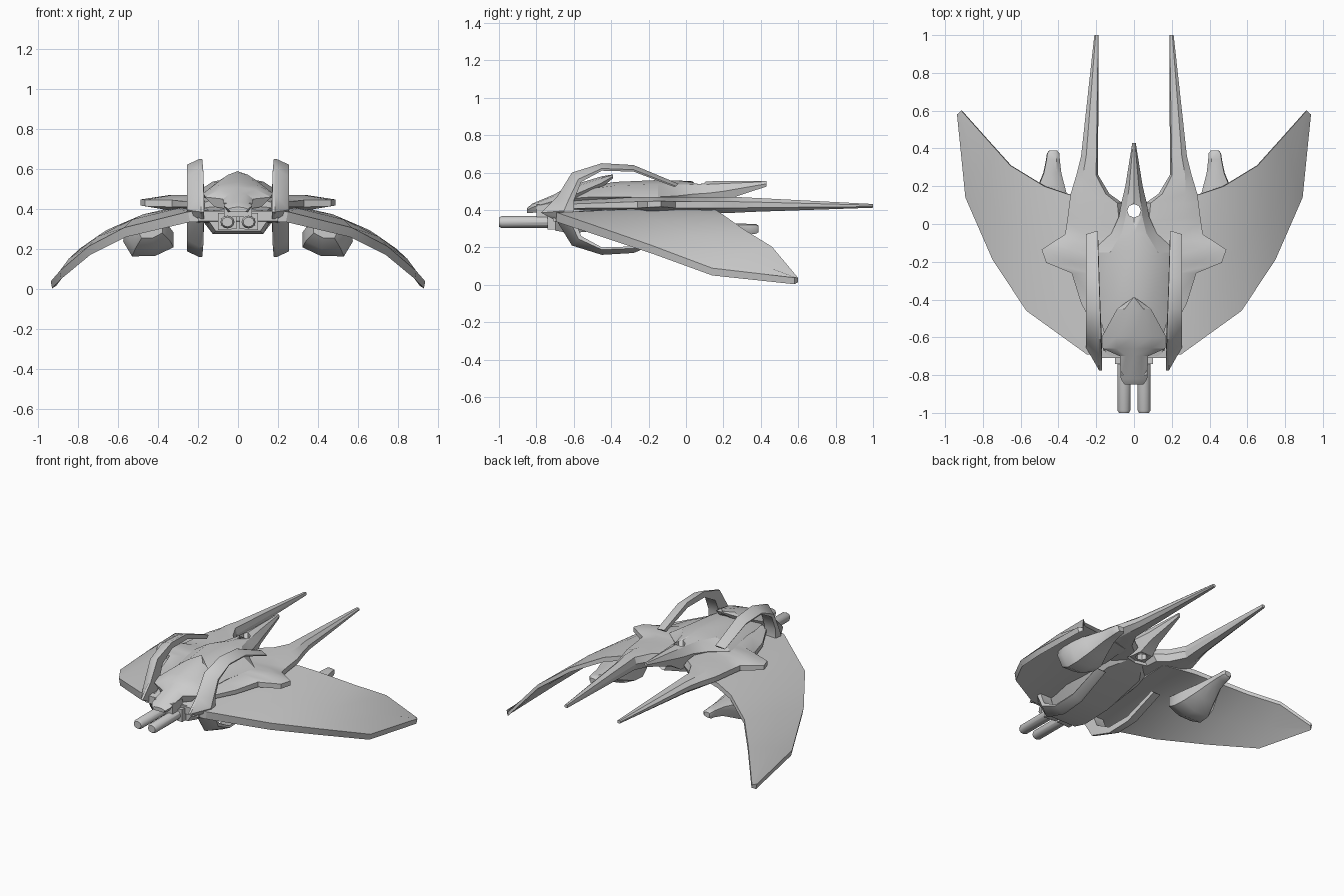
import bpy, bmesh, math
from mathutils import Vector

cube = bpy.data.objects.get("Cube")
if cube:
    bpy.data.objects.remove(cube, do_unlink=True)

grey = bpy.data.materials.new("hull grey")
grey.use_nodes = True
grey.diffuse_color = (0.6, 0.6, 0.6, 1)
bsdf = next(n for n in grey.node_tree.nodes if n.type == 'BSDF_PRINCIPLED')
bsdf.inputs["Base Color"].default_value = (0.6, 0.6, 0.6, 1)


def loft(name, sections, mirror=False, angle=30):
    """Skin a row of equal-length closed sections and cap both ends."""
    bm = bmesh.new()
    rings = [[bm.verts.new(p) for p in s] for s in sections]
    n = len(rings[0])
    for a, b in zip(rings, rings[1:]):
        for i in range(n):
            j = (i + 1) % n
            bm.faces.new((a[i], a[j], b[j], b[i]))
    bm.faces.new(rings[0])
    bm.faces.new(rings[-1])
    bmesh.ops.remove_doubles(bm, verts=bm.verts, dist=0.0005)
    bmesh.ops.recalc_face_normals(bm, faces=bm.faces)
    mesh = bpy.data.meshes.new(name)
    bm.to_mesh(mesh)
    bm.free()
    mesh.materials.append(grey)
    ob = bpy.data.objects.new(name, mesh)
    bpy.context.collection.objects.link(ob)
    if mirror:
        mod = ob.modifiers.new("mirror", 'MIRROR')
        mod.use_mirror_merge = False
    bpy.ops.object.select_all(action='DESELECT')
    ob.select_set(True)
    bpy.context.view_layer.objects.active = ob
    bpy.ops.object.shade_smooth_by_angle(angle=math.radians(angle))
    return ob


def hull_section(y, w, top, side, bottom, shoulder=0.55):
    """Symmetric section: ridge, shoulders, edges and flat bottom."""
    sh = top - 0.25 * (top - side)
    half = [(w * shoulder, sh), (w, side), (w * 0.7, bottom)]
    right = [(x, y, z) for x, z in half]
    left = [(-x, y, z) for x, z in reversed(half)]
    return [(0, y, top)] + right + left


def ellipse(y, cx, cz, rx, rz, n=10):
    return [(cx + rx * math.cos(t), y, cz + rz * math.sin(t))
            for t in (math.tau * i / n for i in range(n))]


# Drooping wings: lower leading point and trailing point of each rib
ribs = [((.15, -.70, .335), (.15, .10, .385)),
        ((.24, -.69, .335), (.35, .16, .37)),
        ((.56, -.46, .26), (.47, .20, .345)),
        ((.74, -.19, .17), (.65, .31, .27)),
        ((.885, .14, .05), (.785, .46, .18)),
        ((.93, .58, .003), (.91, .60, .015))]
wing = []
for k, (lead, trail) in enumerate(ribs):
    a, b = Vector(lead), Vector(trail)
    thick = 0.055 - 0.004 * k
    mid = a.lerp(b, 0.45) + Vector((0, 0, 0.01 if 0 < k < 5 else 0))
    up = Vector((0.2 * thick, 0, thick))
    wing.append([a, a + up, mid + up * 0.85, b + up * 0.6, b, mid])
loft("wings", wing, mirror=True, angle=25)

# Flat deck with two long rear prongs: y, inner x, outer x, top, bottom
deck = [(-.62, 0, .17, .45, .39), (-.42, 0, .28, .46, .39),
        (-.26, 0, .33, .47, .385), (-.205, 0, .465, .47, .39),
        (-.135, 0, .489, .47, .395), (-.09, 0, .42, .47, .39),
        (-.055, 0, .365, .47, .385), (.01, 0, .355, .47, .385),
        (.03, .05, .352, .47, .385), (.11, .06, .342, .47, .385),
        (.16, .13, .335, .47, .385), (.26, .19, .305, .47, .385),
        (.36, .19, .28, .465, .39), (1.0, .187, .21, .432, .412)]
sections = []
for y, xi, xo, top, bot in deck:
    mid, w = (top + bot) / 2, xo - xi
    e = (top - bot) * 0.2
    x1, x2 = xi + w * (0.1 if xi else 0), xi + w * 0.7
    sections.append([(xi, y, mid), (x1, y, top), (x2, y, top), (xo, y, mid + e),
                     (xo, y, mid - e), (x2, y, bot), (x1, y, bot)])
loft("deck_and_prongs", sections, mirror=True, angle=25)

# Raised spine that narrows to a tail spike
spine = [(-.64, .14, .50, .46, .42), (-.50, .18, .53, .47, .42),
         (-.38, .185, .55, .47, .42), (-.15, .23, .56, .47, .42),
         (-.05, .12, .558, .475, .41), (.04, .08, .553, .485, .40),
         (.12, .065, .553, .49, .40), (.20, .046, .555, .50, .45),
         (.43, .009, .555, .54, .525)]
back = loft("spine", [hull_section(*s) for s in spine], angle=30)

# Round vent through the spine
cutter = loft("vent_cutter", [[(.036 * math.cos(t), .07 + .036 * math.sin(t), z)
              for t in (math.tau * i / 8 for i in range(8))] for z in (.3, .7)])
cutter.hide_render = True
cutter.hide_set(True)
cutter.display_type = 'WIRE'
cut = back.modifiers.new("vent", 'BOOLEAN')
cut.operation, cut.object, cut.solver = 'DIFFERENCE', cutter, 'EXACT'

# Cockpit shield sloping up to a rear point
shield = [(-.85, .05, .41, .40, .385), (-.82, .07, .435, .415, .385),
          (-.70, .075, .485, .45, .40), (-.66, .165, .51, .46, .41),
          (-.60, .172, .535, .48, .43), (-.45, .09, .58, .545, .52),
          (-.39, .006, .59, .58, .57)]
loft("cockpit_shield", [hull_section(*s) for s in shield], angle=25)

# Shallow belly under the deck
belly = [(-.70, .16, .40, .36, .29), (-.62, .18, .42, .37, .275),
         (-.42, .20, .42, .37, .295), (-.10, .18, .42, .39, .355),
         (.01, .08, .42, .40, .385)]
loft("belly", [hull_section(*s, shoulder=.9) for s in belly], angle=25)

# Twin nose guns with rounded muzzles
gun = [(-1.0, .027, .024), (-.985, .035, .032), (-.60, .036, .033)]
loft("nose_guns", [ellipse(y, .053, .335, rx, rz, 12) for y, rx, rz in gun], mirror=True)
loft("gun_mounts", [[(x, y, z) for x, z in
     ((.008, .30), (.10, .295), (.10, .38), (.008, .37))] for y in (-.74, -.64)],
     mirror=True)
loft("neck", [[(x, y, z) for x, z in
     ((-.07, .36), (.07, .36), (.07, .43), (-.07, .43))] for y in (-.80, -.60)])

# Crossbar joining the claws to the nose
loft("crossbar", [[(x, -.71, .34), (x, -.67, .33), (x, -.67, .395), (x, -.71, .39)]
                  for x in (-.2, .2)])

# Engine pods with a boxy, tilted belly, tapering to a round nozzle
profile = [(.12, .07), (.13, -.005), (.085, -.08), (-.03, -.078),
           (-.122, -.035), (-.122, .04), (-.06, .085), (.06, .085)]
pods = [(-.12, .44, .30, .5), (-.07, .443, .27, .85), (.0, .445, .243, 1.0),
        (.08, .445, .243, .95), (.17, .438, .265, .65), (.27, .431, .29, .38),
        (.34, .428, .297, .29), (.375, .427, .298, .26), (.388, .427, .298, .17)]
loft("engine_pods", [[(cx + px * s, y, cz + pz * s * (1.25 - .25 * s)) for px, pz in profile]
                     for y, cx, cz, s in pods], mirror=True, angle=40)

# Curved claws: outer and inner (y, z) edges, upper half reflected to the lower half
outer = [(-.04, .54), (-.28, .64), (-.45, .65), (-.61, .60), (-.69, .47), (-.775, .385)]
inner = [(-.06, .522), (-.28, .605), (-.45, .61), (-.56, .55), (-.60, .45), (-.60, .40)]
axis = 0.405
for edge in (outer, inner):
    edge += [(y, 2 * axis - z) for y, z in reversed(edge[:-1])]
claw = []
for k, ((oy, oz), (iy, iz)) in enumerate(zip(outer, inner)):
    shift = -.022 * math.sin(math.pi * k / 10)
    claw.append([(.192 + shift, oy, oz), (.207 + shift, oy, oz),
                 (.255, iy + (oy - iy) * .3, iz + (oz - iz) * .3),
                 (.25, iy, iz), (.19 + shift, iy, iz)])
loft("claws", claw, mirror=True, angle=40)
